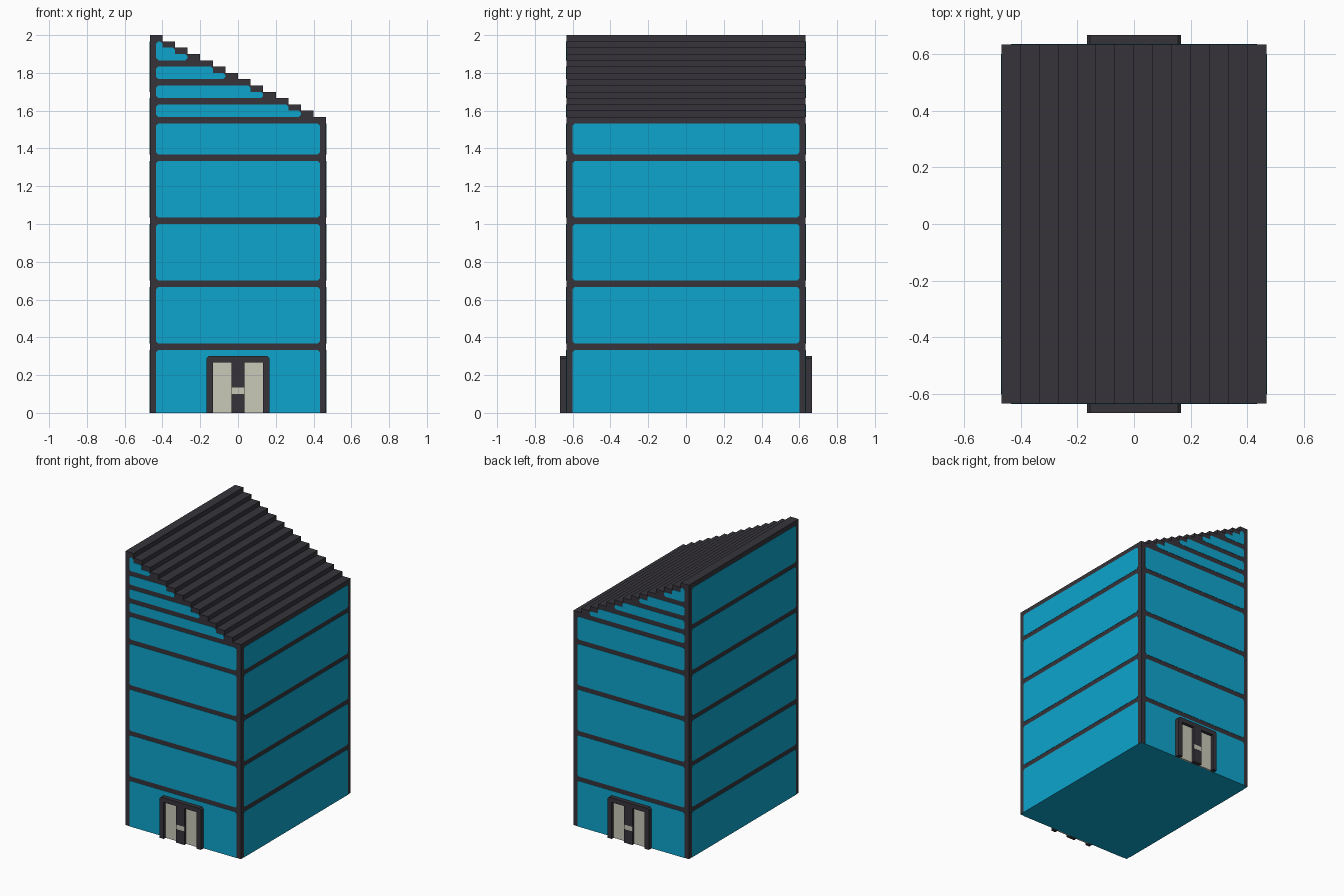
import bpy, bmesh
from mathutils import Vector

if "Cube" in bpy.data.objects:
    bpy.data.objects.remove(bpy.data.objects["Cube"])

V = 1 / 30          # grid unit of the model
SKIN = 0.06         # glass plate thickness in grid units


def material(name, rgb):
    m = bpy.data.materials.new(name)
    m.diffuse_color = (*rgb, 1)
    m.use_nodes = True
    m.node_tree.nodes["Principled BSDF"].inputs["Base Color"].default_value = m.diffuse_color
    return m


DARK = material("dark frame", (0.037, 0.034, 0.042))
GLASS = material("blue glass", (0.0044, 0.376, 0.610))
CREAM = material("cream door", (0.578, 0.578, 0.479))


def clean(pts, cut=0.35):
    """Drop straight-line points, clip convex corners above the ground."""
    def cross(a, b, c):
        return (b - a).x * (c - b).y - (b - a).y * (c - b).x
    p = [Vector(q) for i, q in enumerate(pts) if q != pts[i - 1]]
    p = [b for i, b in enumerate(p)
         if abs(cross(p[i - 1], b, p[(i + 1) % len(p)])) > 1e-6]
    out = []
    for i, b in enumerate(p):
        a, c = p[i - 1], p[(i + 1) % len(p)]
        if cut and b.y > 0 and cross(a, b, c) > 0:
            out += [b + (a - b).normalized() * cut, b + (c - b).normalized() * cut]
        else:
            out.append(b)
    return out


def plates(name, outlines, axis, lo, hi, mats):
    """Extrude (u, z) outlines along the given horizontal axis from lo to hi."""
    bm = bmesh.new()
    for o in outlines:
        def pos(p, d):
            return Vector((p.x, d, p.y) if axis == "y" else (d, p.x, p.y)) * V
        f = bm.faces.new([bm.verts.new(pos(p, lo)) for p in o])
        ext = bmesh.ops.extrude_face_region(bm, geom=[f])["geom"]
        shift = pos(o[0], hi) - pos(o[0], lo)
        bmesh.ops.translate(bm, vec=shift,
                            verts=[g for g in ext if isinstance(g, bmesh.types.BMVert)])
    bmesh.ops.recalc_face_normals(bm, faces=bm.faces[:])
    me = bpy.data.meshes.new(name)
    bm.to_mesh(me)
    bm.free()
    for m in mats:
        me.materials.append(m)
    ob = bpy.data.objects.new(name, me)
    bpy.context.collection.objects.link(ob)
    return ob


def rect(u0, z0, u1, z1):
    return [(u0, z0), (u1, z0), (u1, z1), (u0, z1)]


# Building body: stepped roof profile, underside in the glass colour
stairs = [(-14, 0), (14, 0)]
for i in reversed(range(14)):
    stairs += [(2 * i - 12, 60 - i), (2 * i - 14, 60 - i)]
body = plates("building_body", [clean(stairs, 0)], "y", -19, 19, [DARK, GLASS])
for f in body.data.polygons:
    f.material_index = int(f.normal.z < -0.9)


# Gable glass: panes follow the roof steps
def gable_pane(z0, z1):
    n = min(14, 59 - z0)
    pts = [(-13, z0), (min(27, 2 * n) - 14, z0)]
    for i in reversed(range(n)):
        top = min(z1, 59 - i)
        pts += [(min(27, 2 * i + 2) - 14, top), (max(1, 2 * i) - 14, top)]
    return clean(pts)


floors = [(0, 10), (11, 20), (21, 30), (31, 40)]
gable = [gable_pane(*r) for r in
         floors + [(41, 46), (47, 49), (50, 52), (53, 55), (56, 59)]]

# Side glass: low wall on the right, tall wall on the left
low = [clean(rect(-18, a, 18, b)) for a, b in floors + [(41, 46)]]
tall = [clean(rect(-18, a, 18, b)) for a, b in floors + [(41, 50), (51, 59)]]
plates("right_glass", low, "x", 14, 14 + SKIN, [GLASS])
plates("left_glass", tall, "x", -14, -14 - SKIN, [GLASS])

# Door surround with a centre post
surround = [(-5, 0), (-4, 0), (-4, 8), (-1, 8), (-1, 0), (1, 0),
            (1, 8), (4, 8), (4, 0), (5, 0), (5, 9), (-5, 9)]

# Front and back share glass and doors
for side, s in (("front", -1), ("back", 1)):
    plates(side + "_glass", gable, "y", s * 19, s * (19 + SKIN), [GLASS])
    plates(side + "_door_surround", [clean(surround)], "y", s * 19, s * 20, [DARK])
    leaves = [clean(rect(-4, 0, -1, 8), 0), clean(rect(1, 0, 4, 8), 0)]
    plates(side + "_door_leaves", leaves, "y", s * 19, s * 19.35, [CREAM])
    plates(side + "_door_handle", [clean(rect(-1, 3, 1, 4), 0)], "y",
           s * 19.3, s * (20 + SKIN / 2), [CREAM])
